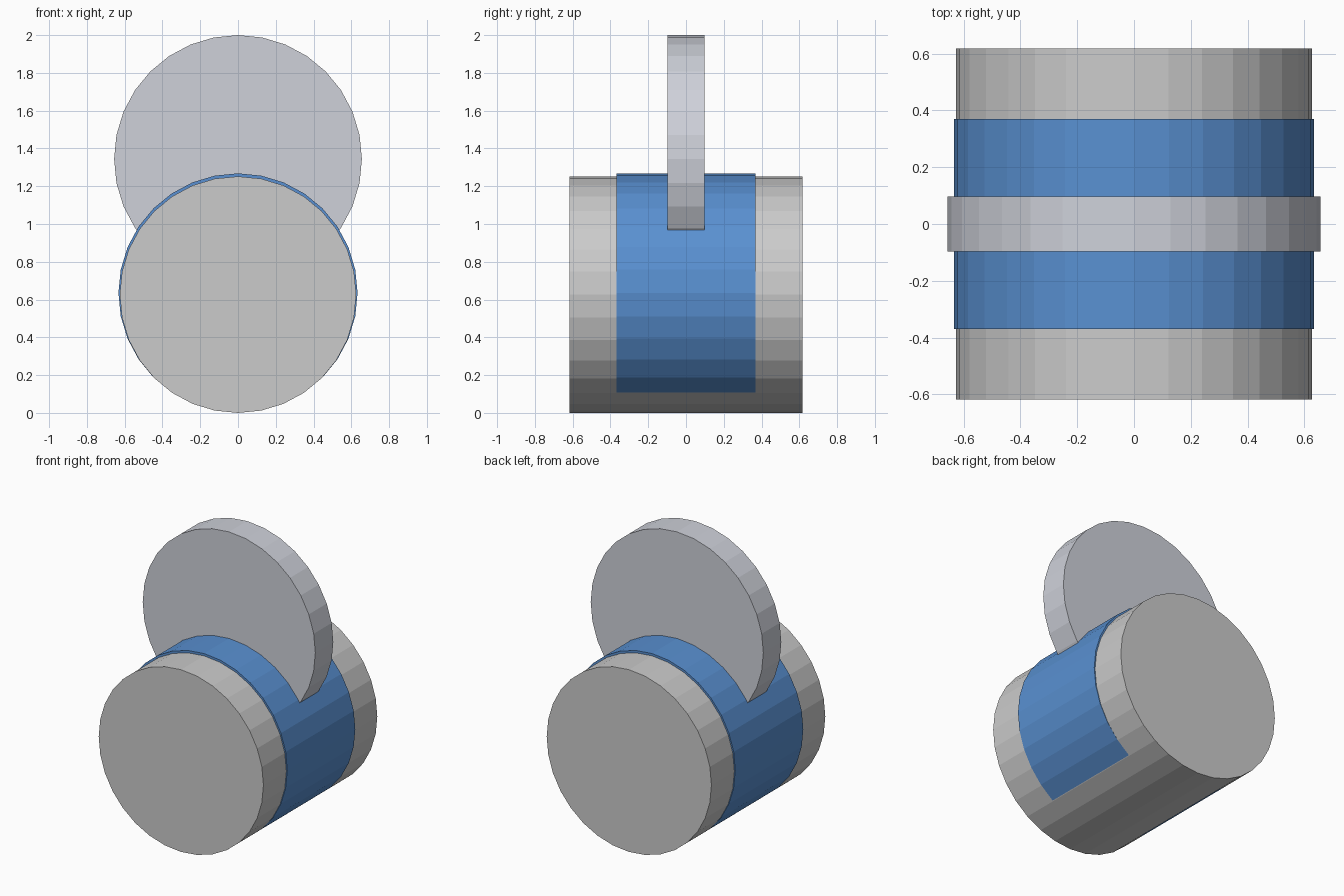
import bpy
from math import pi

if "Cube" in bpy.data.objects:
    bpy.data.objects.remove(bpy.data.objects["Cube"])


def paint(obj, name, color):
    mat = bpy.data.materials.new(name)
    mat.diffuse_color = color
    mat.use_nodes = True
    mat.node_tree.nodes["Principled BSDF"].inputs["Base Color"].default_value = mat.diffuse_color
    obj.data.materials.append(mat)


def drum(name, radius, depth, z):
    """Flat-shaded 32-sided cylinder lying along y."""
    bpy.ops.mesh.primitive_cylinder_add(vertices=32, radius=radius, depth=depth,
                                        location=(0, 0, z), rotation=(pi / 2, 0, 0))
    obj = bpy.context.object
    obj.name = name
    return obj


# Grey main barrel resting on the ground
drum("barrel", 0.626, 1.236, 0.626)

# Blue band wrapped around the barrel, set slightly higher
band = drum("blue_band", 0.633, 0.738, 0.635)
paint(band, "blue", (0.10, 0.28, 0.64, 1))

# Thin pale disc sunk into the top of the band
disc = drum("upright_disc", 0.656, 0.195, 1.344)
paint(disc, "pale_grey", (0.62, 0.64, 0.70, 1))
